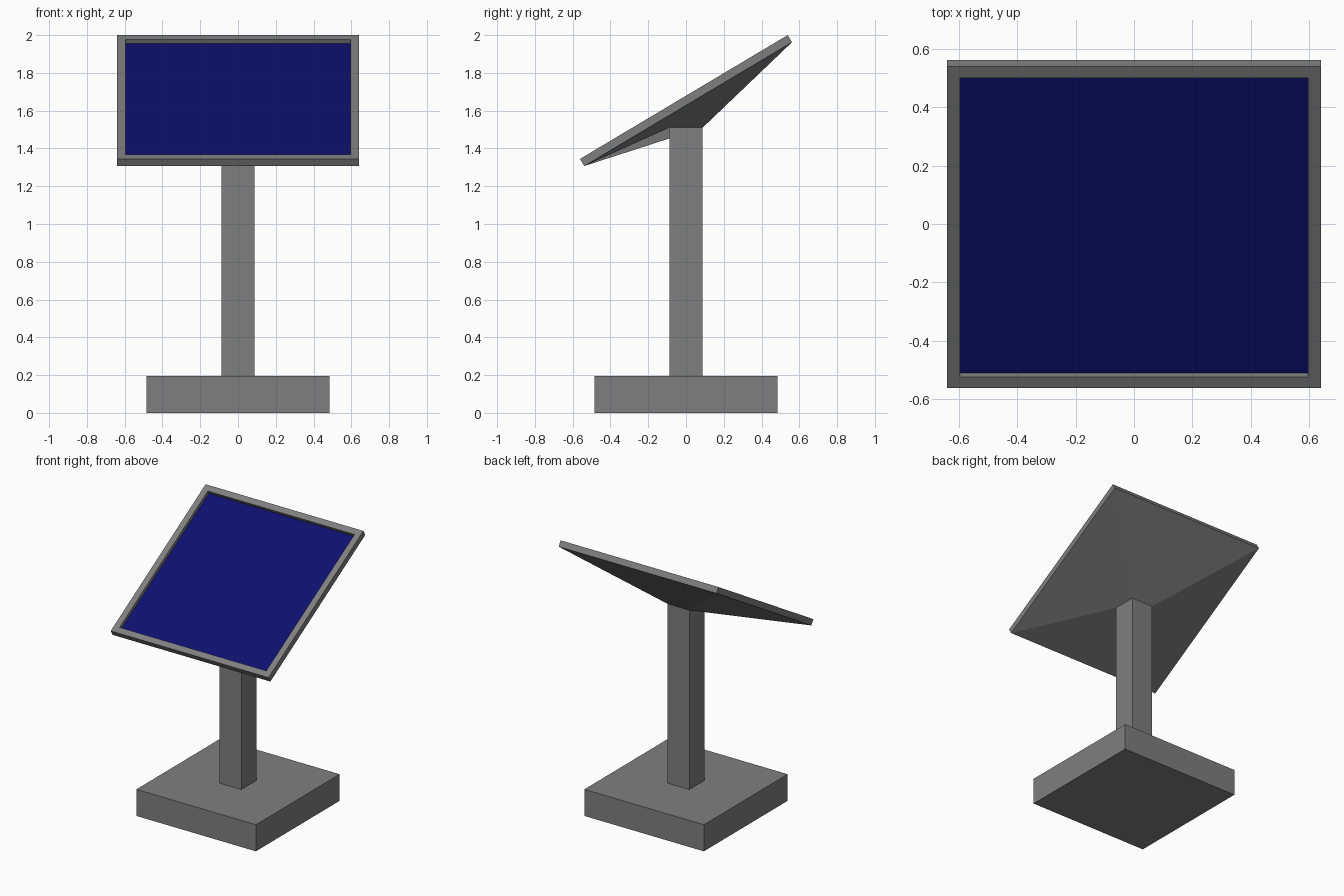
import bpy, bmesh
from math import radians
from mathutils import Matrix, Vector

if "Cube" in bpy.data.objects:
    bpy.data.objects.remove(bpy.data.objects["Cube"])

TILT = Matrix.Translation((0, 0, 1.6535)) @ Matrix.Rotation(radians(30.8), 4, 'X')
FLAT = Matrix.Identity(4)


def material(name, color):
    mat = bpy.data.materials.new(name)
    mat.diffuse_color = color
    mat.use_nodes = True
    mat.node_tree.nodes["Principled BSDF"].inputs["Base Color"].default_value = mat.diffuse_color
    return mat


GREY = material("dark_grey", (0.212, 0.212, 0.212, 1))
BLUE = material("panel_blue", (0.004, 0.0048, 0.153, 1))


def square(half, z, frame=FLAT):
    """Four corners of a square, clockwise seen from above."""
    corners = ((-1, -1), (-1, 1), (1, 1), (1, -1))
    return [frame @ Vector((sx * half, sy * half, z)) for sx, sy in corners]


def loft(name, rings, mat, cap_bottom=False, cap_top=False):
    """Join square rings, listed from the bottom up, into one mesh."""
    bm = bmesh.new()
    loops = [[bm.verts.new(p) for p in ring] for ring in rings]
    for low, up in zip(loops, loops[1:]):
        for i in range(4):
            j = (i + 1) % 4
            bm.faces.new((up[i], up[j], low[j], low[i]))
    if cap_bottom:
        bm.faces.new(loops[0])
    if cap_top:
        bm.faces.new(loops[-1][::-1])
    mesh = bpy.data.meshes.new(name)
    bm.to_mesh(mesh)
    bm.free()
    mesh.materials.append(mat)
    obj = bpy.data.objects.new(name, mesh)
    bpy.context.collection.objects.link(obj)
    return obj


POST, POST_TOP, BASE_TOP = 0.088, 1.51, 0.195
OUTER, INNER = 0.64, 0.595
HALF_THICK, FLOOR = 0.022, -0.003

# Base slab, with its top running in to the post
loft("base", [square(0.485, 0), square(0.485, BASE_TOP), square(POST, BASE_TOP)],
     GREY, cap_bottom=True)

# Square post
loft("post", [square(POST, BASE_TOP), square(POST, POST_TOP)], GREY)

# Tapered underside, tilted frame rim and recess walls
loft("panel_frame", [
    square(POST, POST_TOP),
    square(OUTER, -HALF_THICK, TILT),
    square(OUTER, HALF_THICK, TILT),
    square(INNER, HALF_THICK, TILT),
    square(INNER, FLOOR, TILT),
], GREY)

# Blue panel surface at the bottom of the recess
loft("panel_surface", [square(INNER, FLOOR, TILT)], BLUE, cap_top=True)
